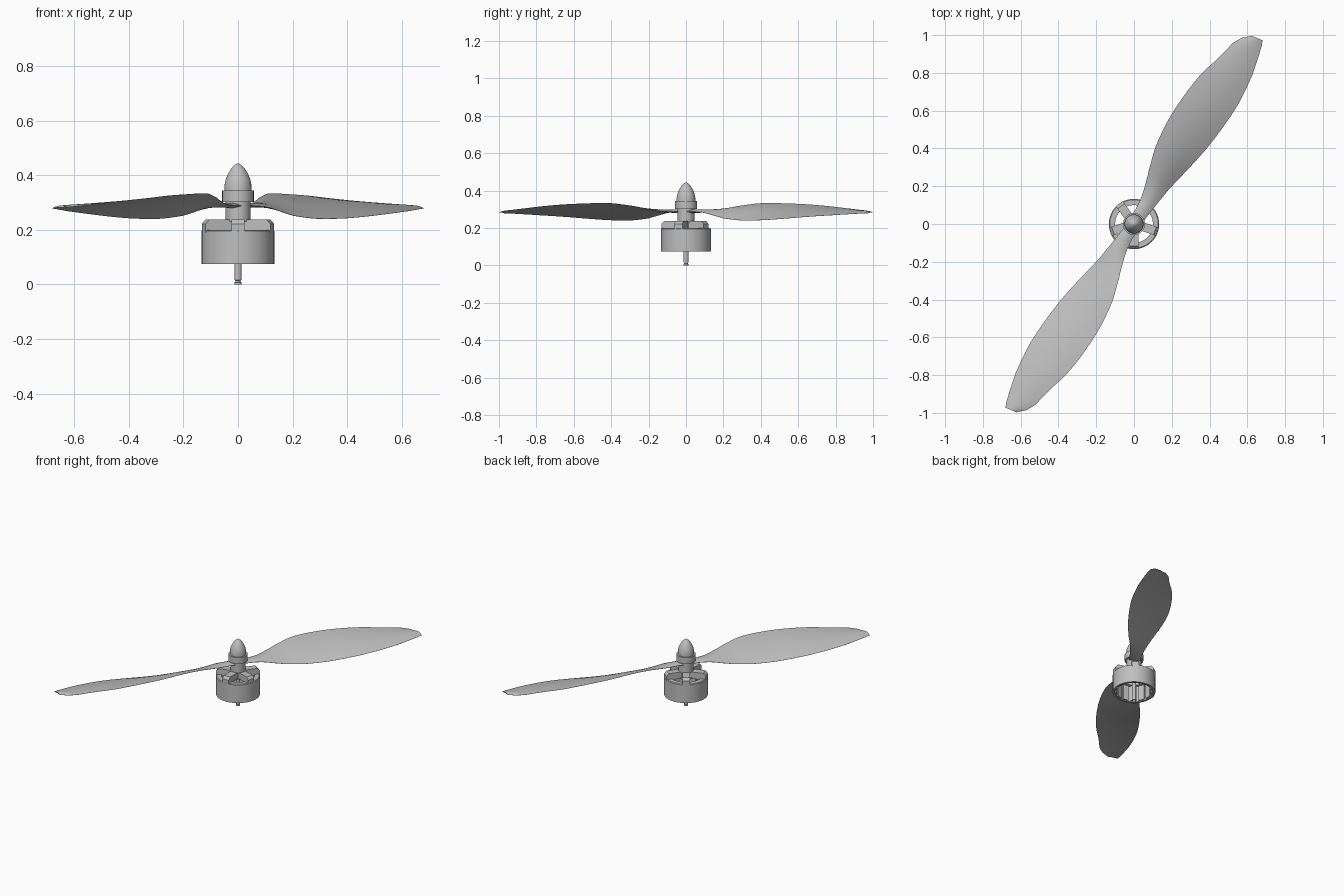
import bpy, bmesh, math
from mathutils import Matrix, Vector

cube = bpy.data.objects.get("Cube")
if cube:
    bpy.data.objects.remove(cube)

GREY = 0.52
mat = bpy.data.materials.new("light grey")
mat.use_nodes = True
mat.diffuse_color = (GREY, GREY, GREY, 1)
mat.node_tree.nodes["Principled BSDF"].inputs["Base Color"].default_value = (GREY, GREY, GREY, 1)


def finish(name, bm, angle=35):
    bmesh.ops.recalc_face_normals(bm, faces=bm.faces)
    mesh = bpy.data.meshes.new(name)
    bm.to_mesh(mesh)
    bm.free()
    mesh.materials.append(mat)
    ob = bpy.data.objects.new(name, mesh)
    bpy.context.collection.objects.link(ob)
    bpy.ops.object.select_all(action='DESELECT')
    ob.select_set(True)
    bpy.context.view_layer.objects.active = ob
    bpy.ops.object.shade_smooth_by_angle(angle=math.radians(angle))
    return ob


def lathe(name, profile, segments=48, closed=False):
    """Spin (radius, z) points round the z axis."""
    bm = bmesh.new()
    verts = [bm.verts.new((r, 0, z)) for r, z in profile]
    pairs = list(zip(verts, verts[1:]))
    if closed:
        pairs.append((verts[-1], verts[0]))
    edges = [bm.edges.new(p) for p in pairs]
    bmesh.ops.spin(bm, geom=verts + edges, axis=(0, 0, 1), cent=(0, 0, 0),
                   angle=math.tau, steps=segments, use_merge=True)
    bmesh.ops.remove_doubles(bm, verts=bm.verts, dist=0.0002)
    return finish(name, bm)


def prism(bm, outline, width, turn):
    """Extrude a (radius, z) outline sideways and turn it round z."""
    rot = Matrix.Rotation(turn, 3, 'Z')
    sides = [[bm.verts.new(rot @ Vector((r, y, z))) for r, z in outline]
             for y in (-width / 2, width / 2)]
    for side in sides:
        bm.faces.new(side)
    n = len(outline)
    for i in range(n):
        j = (i + 1) % n
        bm.faces.new((sides[0][i], sides[0][j], sides[1][j], sides[1][i]))


# Motor bell: open cylinder with an inward lip at the top
lathe("motor_bell", [(0.133, 0.075), (0.133, 0.196), (0.128, 0.2), (0.1, 0.2),
                     (0.1, 0.185), (0.12, 0.185), (0.12, 0.075)], 64, True)

# Five raised spokes with chamfered outer corners
bm = bmesh.new()
for k in range(5):
    prism(bm, [(0.025, 0.2), (0.1, 0.19), (0.132, 0.19), (0.132, 0.222),
               (0.117, 0.238), (0.025, 0.238)], 0.046,
          math.radians(270 + 72 * k))
finish("bell_spokes", bm)

# Magnets round the inside wall
bm = bmesh.new()
for k in range(14):
    prism(bm, [(0.11, 0.08), (0.122, 0.08), (0.122, 0.183), (0.11, 0.183)],
          0.038, math.tau * k / 14)
finish("magnets", bm)

# Shaft with a retaining groove near the bottom
lathe("shaft", [(0, 0), (0.013, 0), (0.013, 0.008), (0.010, 0.009),
                (0.010, 0.015), (0.0135, 0.016), (0.0135, 0.25), (0, 0.25)], 24)

# Centre boss, propeller hub and clamp collar
lathe("centre_boss", [(0, 0.185), (0.04, 0.185), (0.04, 0.24), (0, 0.24)])
lathe("propeller_hub", [(0, 0.23), (0.046, 0.23), (0.046, 0.31), (0, 0.31)])
lathe("clamp_collar", [(0, 0.302), (0.058, 0.302), (0.058, 0.345), (0, 0.345)])

# Bullet-shaped spinner
lathe("spinner", [(0.05, 0.34), (0.05, 0.36), (0.046, 0.382), (0.038, 0.403),
                  (0.026, 0.423), (0.013, 0.437), (0.004, 0.443), (0, 0.444)])

# Blade stations: distance, leading offset, trailing offset, leading z, trailing z
STATIONS = [
    (0.00, -0.036, 0.036, 0.288, 0.288),
    (0.07, -0.036, 0.036, 0.289, 0.287),
    (0.14, -0.046, 0.042, 0.292, 0.282),
    (0.21, -0.066, 0.049, 0.304, 0.267),
    (0.28, -0.091, 0.058, 0.318, 0.252),
    (0.40, -0.129, 0.080, 0.333, 0.241),
    (0.55, -0.151, 0.102, 0.331, 0.242),
    (0.70, -0.153, 0.112, 0.325, 0.250),
    (0.85, -0.141, 0.111, 0.314, 0.260),
    (1.00, -0.108, 0.089, 0.302, 0.269),
    (1.10, -0.090, 0.062, 0.294, 0.275),
    (1.15, -0.064, 0.047, 0.288, 0.278),
    (1.18, -0.030, 0.035, 0.283, 0.279),
]
ALONG = Vector((0.55, 0.835, 0)).normalized()
ACROSS = Vector((ALONG.y, -ALONG.x, 0))
STEPS = 10


def blade_section(bm, s, lead, trail, z_lead, z_trail):
    """Closed thin aerofoil loop, sheared at the tip to slant its end."""
    thick = 0.02 - 0.013 * min(1, s / 0.5)
    camber = 0.012 * min(1, s / 0.4) * (1 - 0.6 * s / 1.2)
    upper, lower = [], []
    for i in range(STEPS + 1):
        f = (1 - math.cos(math.pi * i / STEPS)) / 2
        slant = 0.2 * (lead + (trail - lead) * f) * max(0, (s - 0.9) / 0.3)
        base = ALONG * (s + slant) + ACROSS * (lead + (trail - lead) * f)
        arc = math.sin(math.pi * f)
        z = z_lead + (z_trail - z_lead) * f + camber * arc
        half = thick * (0.08 + 0.92 * arc) / 2
        upper.append(bm.verts.new((base.x, base.y, z + half)))
        lower.append(bm.verts.new((base.x, base.y, z - half)))
    return upper + lower[::-1]


def smooth_stations(rows, sub=3):
    """Catmull-Rom interpolation between the stations."""
    out = []
    for i in range(len(rows) - 1):
        p = [rows[max(0, min(len(rows) - 1, i + d))] for d in (-1, 0, 1, 2)]
        for k in range(sub):
            t = k / sub
            out.append([b + (c - b) * t if n == 0 else
                        b + t / 2 * (c - a + t * (2*a - 5*b + 4*c - d + t * (3*(b - c) + d - a)))
                        for n, (a, b, c, d) in enumerate(zip(*p))])
    return out + [rows[-1]]


# Two blades, half a turn apart
for name, turn in (("blade_back", 0), ("blade_front", math.pi)):
    bm = bmesh.new()
    loops = [blade_section(bm, *row) for row in smooth_stations(STATIONS)]
    for a, b in zip(loops, loops[1:]):
        for i in range(len(a)):
            j = (i + 1) % len(a)
            bm.faces.new((a[i], a[j], b[j], b[i]))
    bm.faces.new(loops[0])
    bm.faces.new(loops[-1])
    bmesh.ops.rotate(bm, verts=bm.verts, cent=(0, 0, 0),
                     matrix=Matrix.Rotation(turn, 3, 'Z'))
    finish(name, bm, 50)
